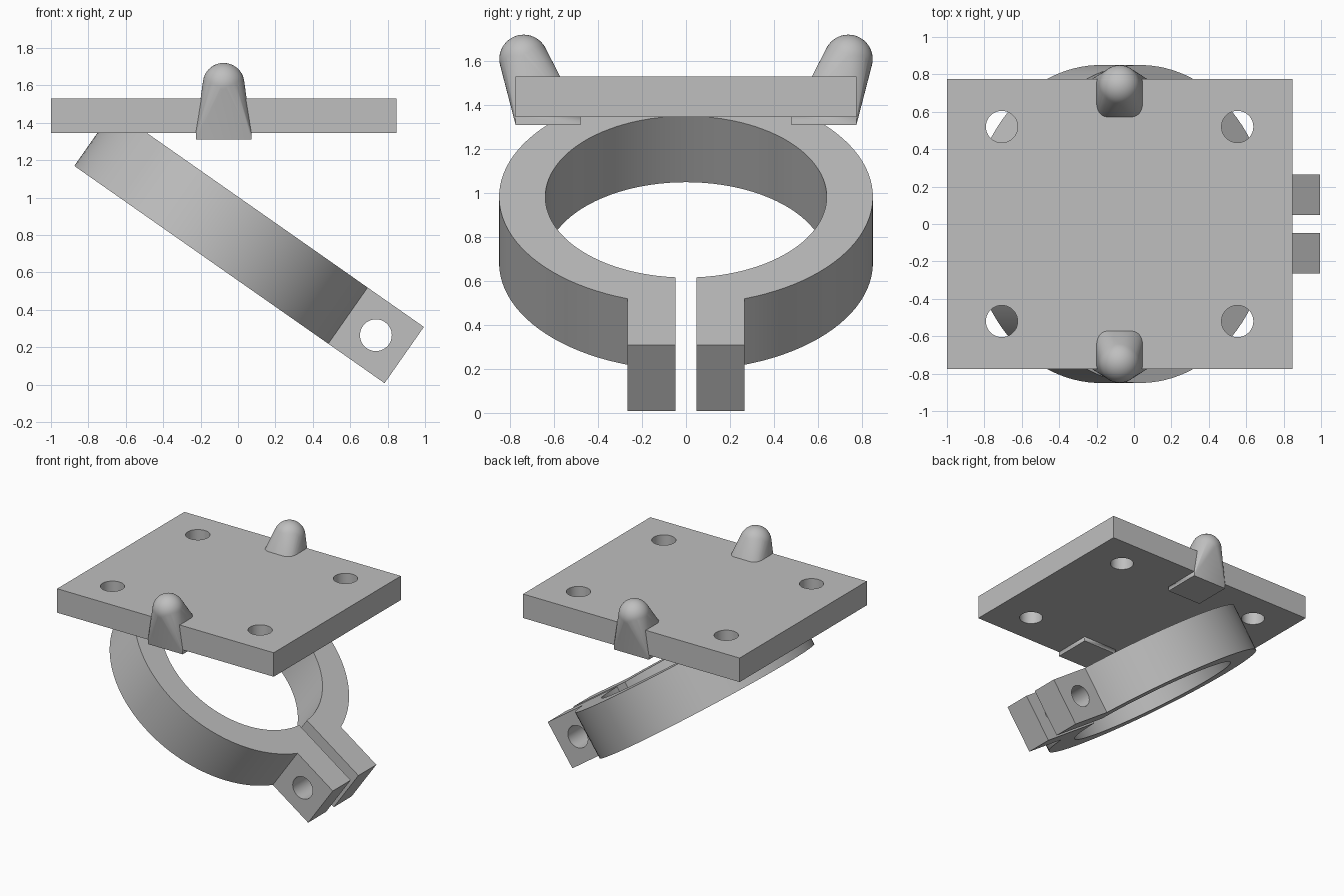
import bpy
import bmesh
from math import asin, cos, sin, pi, radians
from mathutils import Matrix, Vector

default = bpy.data.objects.get("Cube")
if default:
    bpy.data.objects.remove(default)

grey = bpy.data.materials.new("plain grey")
grey.use_nodes = True
tone = (0.52, 0.52, 0.52, 1)
grey.diffuse_color = tone
grey.node_tree.nodes["Principled BSDF"].inputs["Base Color"].default_value = tone

MID_X = -0.077
PLATE_LOW, PLATE_TOP = 1.345, 1.53
HOLE_R = 0.085


def make(name, bm, matrix=Matrix()):
    bmesh.ops.recalc_face_normals(bm, faces=bm.faces)
    mesh = bpy.data.meshes.new(name)
    bm.to_mesh(mesh)
    bm.free()
    mesh.transform(matrix)
    obj = bpy.data.objects.new(name, mesh)
    bpy.context.collection.objects.link(obj)
    mesh.materials.append(grey)
    return obj


def select(obj):
    bpy.ops.object.select_all(action="DESELECT")
    obj.select_set(True)
    bpy.context.view_layer.objects.active = obj


def smooth(obj):
    select(obj)
    bpy.ops.object.shade_smooth_by_angle(angle=radians(30))


def drill(obj, matrices):
    """Cut a round hole along the local z axis of every matrix."""
    bm = bmesh.new()
    for m in matrices:
        bmesh.ops.create_cone(bm, cap_ends=True, segments=48, radius1=HOLE_R,
                              radius2=HOLE_R, depth=1, matrix=m)
    cutter = make("hole_cutter", bm)
    cutter.hide_render = True
    mod = obj.modifiers.new("holes", "BOOLEAN")
    mod.operation = "DIFFERENCE"
    mod.solver = "EXACT"
    mod.object = cutter
    select(obj)
    bpy.ops.object.modifier_apply(modifier=mod.name)
    bpy.data.objects.remove(cutter)


def box(bm, low, high):
    low, high = Vector(low), Vector(high)
    m = Matrix.Translation((low + high) / 2) @ Matrix.Diagonal((high - low).to_4d())
    m[3][3] = 1
    return bmesh.ops.create_cube(bm, size=1, matrix=m)


# Mounting plate with four screw holes
bm = bmesh.new()
box(bm, (-1, -0.775, PLATE_LOW), (0.847, 0.775, PLATE_TOP))
plate = make("mounting_plate", bm)
drill(plate, [Matrix.Translation((MID_X + sx * 0.63, sy * 0.52, 1.44))
              for sx in (-1, 1) for sy in (-1, 1)])
smooth(plate)

# Tilted split clamp ring with two ears
OUTER, INNER, EAR_END, EAR_Y, SLOT_Y, THICK = 0.85, 0.64, 1.175, 0.265, 0.047, 0.367
TILT = Matrix.Translation((-0.179, 0, 0.682)) @ Matrix.Rotation(radians(35), 4, "Y")


def arc(radius, y, steps=96):
    """Points around the ring from height y to -y, the long way round."""
    start = asin(y / radius)
    sweep = 2 * (pi - start)
    angles = [start + sweep * i / steps for i in range(steps + 1)]
    return [(radius * cos(a), radius * sin(a)) for a in angles]


outline = [(EAR_END, EAR_Y)] + arc(OUTER, EAR_Y) + [(EAR_END, -EAR_Y), (EAR_END, -SLOT_Y)]
outline += arc(INNER, SLOT_Y)[::-1] + [(EAR_END, SLOT_Y)]
bm = bmesh.new()
face = bm.faces.new([bm.verts.new((x, y, 0)) for x, y in outline])
top = bmesh.ops.extrude_face_region(bm, geom=[face])["geom"]
bmesh.ops.translate(bm, vec=(0, 0, THICK),
                    verts=[v for v in top if isinstance(v, bmesh.types.BMVert)])
ring = make("clamp_ring", bm, TILT)
drill(ring, [TILT @ Matrix.Translation((0.99, 0, THICK / 2)) @ Matrix.Rotation(pi / 2, 4, "X")])
smooth(ring)

# Round-headed pegs leaning outward from square feet
for name, side in (("front_peg", -1), ("back_peg", 1)):
    bm = bmesh.new()
    ys = sorted((side * 0.48, side * 0.775))
    box(bm, (MID_X - 0.148, ys[0], 1.31), (MID_X + 0.148, ys[1], 1.35))
    bmesh.ops.create_uvsphere(bm, u_segments=40, v_segments=24, radius=0.111,
                              matrix=Matrix.Translation((MID_X, side * 0.738, 1.609)))
    bmesh.ops.delete(bm, geom=bm.faces[:], context="FACES_ONLY")
    bmesh.ops.delete(bm, geom=bm.edges[:], context="EDGES_FACES")  if not bm.verts else None
    hull = bmesh.ops.convex_hull(bm, input=bm.verts[:])
    inner = [v for v in hull["geom_interior"] if isinstance(v, bmesh.types.BMVert)]
    bmesh.ops.delete(bm, geom=[v for v in inner if v.is_valid], context="VERTS")
    bmesh.ops.delete(bm, geom=[e for e in bm.edges if not e.link_faces], context="EDGES")
    smooth(make(name, bm))
